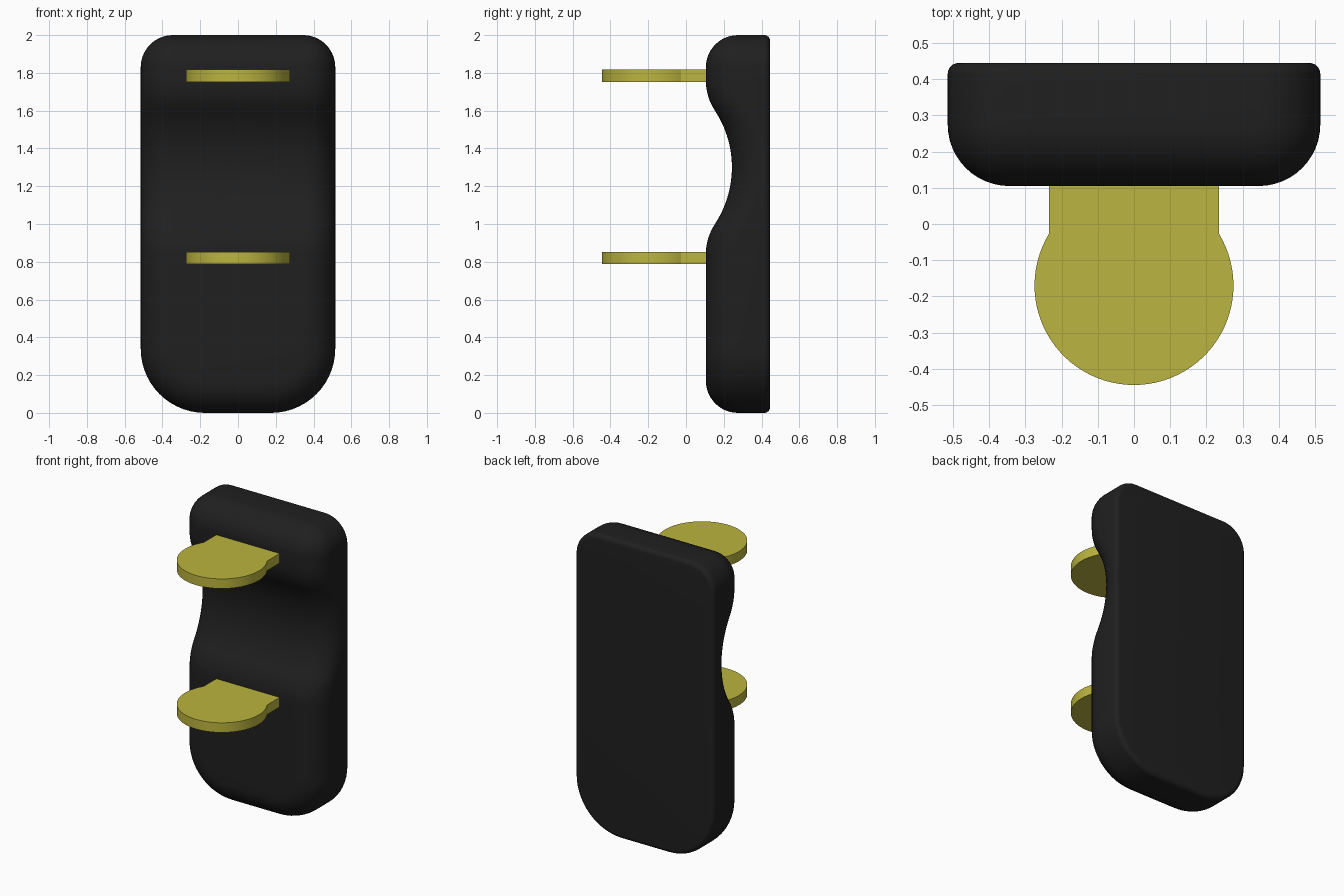
import bpy, bmesh
from math import sin, cos, pi, sqrt, asin

if "Cube" in bpy.data.objects:
    bpy.data.objects.remove(bpy.data.objects["Cube"])

FRONT, BACK = 0.105, 0.445
HALF_W, HEIGHT = 0.515, 2.0
R_TOP, R_BOTTOM = 0.17, 0.34      # outline corner radii
R_FRONT, R_BACK = 0.17, 0.03      # edge roundings


def material(name, rgb):
    m = bpy.data.materials.new(name)
    m.diffuse_color = (*rgb, 1)
    m.use_nodes = True
    m.node_tree.nodes["Principled BSDF"].inputs["Base Color"].default_value = m.diffuse_color
    return m


def finish(bm, name, mat, angle):
    bmesh.ops.remove_doubles(bm, verts=bm.verts[:], dist=1e-5)
    bmesh.ops.recalc_face_normals(bm, faces=bm.faces[:])
    me = bpy.data.meshes.new(name)
    bm.to_mesh(me)
    bm.free()
    ob = bpy.data.objects.new(name, me)
    bpy.context.collection.objects.link(ob)
    me.materials.append(mat)
    bpy.ops.object.select_all(action='DESELECT')
    bpy.context.view_layer.objects.active = ob
    ob.select_set(True)
    bpy.ops.object.shade_smooth_by_angle(angle=angle)
    return ob


def front_y(z):
    """Front surface: flat, with a finger dip blended in by convex arcs."""
    d = abs(z - 1.3)
    if d < 0.3:
        return 0.243 - 0.545 + sqrt(0.545 ** 2 - d * d)
    if d < 0.46:
        return FRONT + 0.29 - sqrt(0.29 ** 2 - (0.46 - d) ** 2)
    return FRONT


def half_outline(inset, n=14, steps=40):
    """Right half of the body outline, top to bottom, as (x, z)."""
    zt, zb = HEIGHT - R_TOP, R_BOTTOM
    rt, rb = R_TOP - inset, R_BOTTOM - inset
    pts = [(HALF_W - R_TOP + rt * sin(a), zt + rt * cos(a))
           for a in (pi / 2 * i / n for i in range(n + 1))]
    pts += [(HALF_W - inset, 1.77 - 0.94 * i / steps) for i in range(steps + 1)]
    pts += [(HALF_W - R_BOTTOM + rb * cos(a), zb - rb * sin(a))
            for a in (pi / 2 * i / n for i in range(n + 1))]
    return pts


def build_body(mat):
    bm = bmesh.new()
    rings = []
    n = 12
    # Front rounding, following the dip, then the small back rounding
    sections = []
    for i in range(n + 1):
        a = pi / 2 * i / n
        sections.append((R_FRONT * (1 - sin(a)), R_FRONT * (1 - cos(a)), True))
    for i in range(7):
        a = pi / 2 * i / 6
        sections.append((R_BACK * (1 - cos(a)), BACK - R_BACK * (1 - sin(a)), False))
    for inset, y, follow in sections:
        half = half_outline(inset)
        loop = half + [(-x, z) for x, z in reversed(half)]
        rings.append([bm.verts.new((x, y + front_y(z) if follow else y, z))
                      for x, z in loop])
    count = len(rings[0])
    for a, b in zip(rings, rings[1:]):
        for i in range(count):
            j = (i + 1) % count
            bm.faces.new((a[i], a[j], b[j], b[i]))
    # Front face in strips from left to right, flat back
    f = rings[0]
    for i in range(count // 2 - 1):
        bm.faces.new((f[i], f[i + 1], f[count - 2 - i], f[count - 1 - i]))
    bm.faces.new(rings[-1])
    return finish(bm, "body", mat, pi / 6)


def build_tab(name, z, mat):
    """Round tab with a straight neck running into the body."""
    bm = bmesh.new()
    r, neck, cy, n = 0.275, 0.235, -0.17, 56
    start = asin(sqrt(r * r - neck * neck) / r)
    sweep = pi + 2 * start
    pts = [(neck, 0.25)]
    pts += [(r * cos(start - sweep * i / n), cy + r * sin(start - sweep * i / n))
            for i in range(n + 1)]
    pts.append((-neck, 0.25))
    face = bm.faces.new([bm.verts.new((x, y, z)) for x, y in pts])
    ext = bmesh.ops.extrude_face_region(bm, geom=[face])
    top = [v for v in ext["geom"] if isinstance(v, bmesh.types.BMVert)]
    bmesh.ops.translate(bm, verts=top, vec=(0, 0, 0.065))
    return finish(bm, name, mat, pi / 8)


black = material("black", (0.014, 0.014, 0.014))
yellow = material("yellow", (0.50, 0.46, 0.05))
build_body(black)
build_tab("lower_tab", 0.787, yellow)
build_tab("upper_tab", 1.753, yellow)
